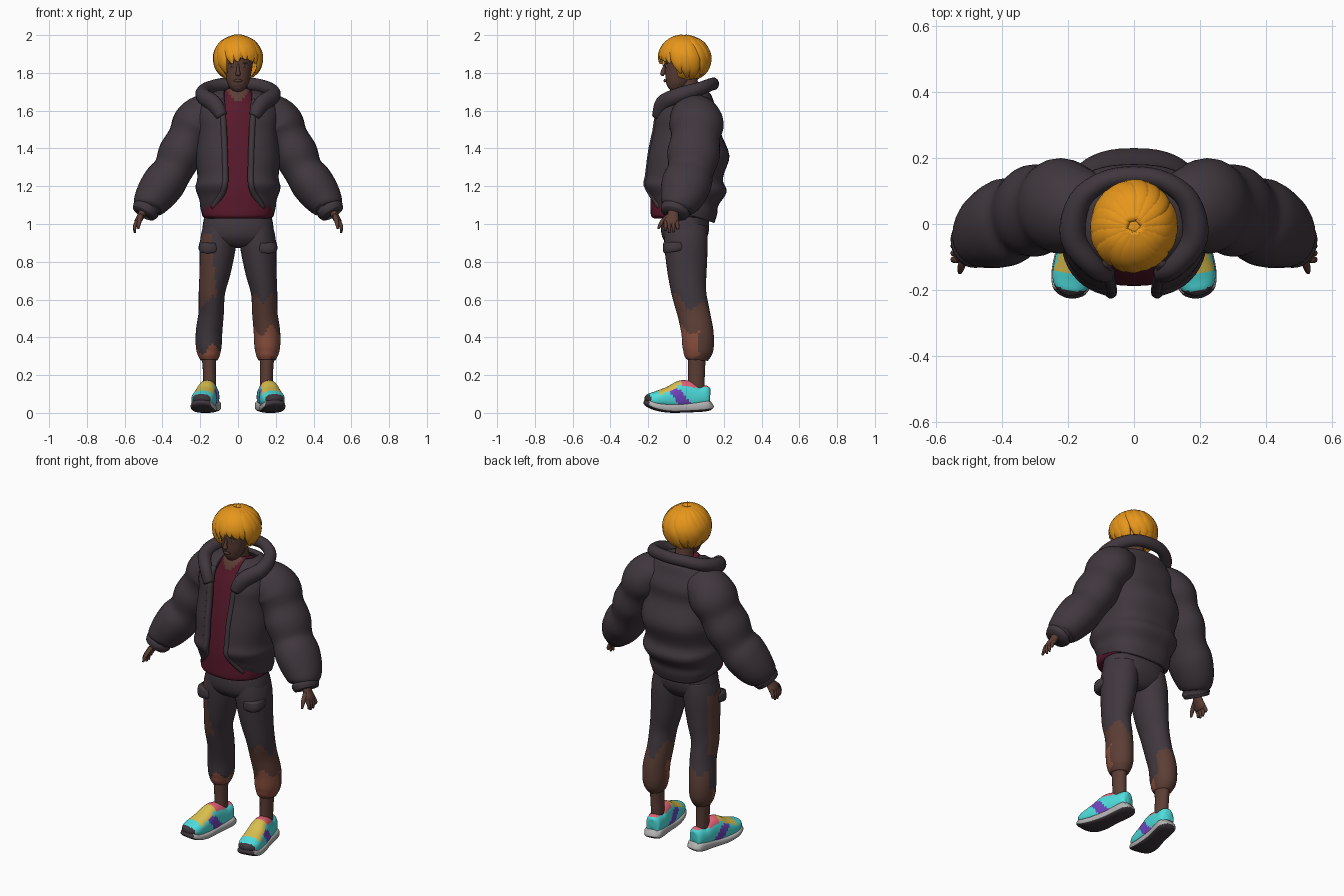
import bpy, bmesh, math
from mathutils import Vector
from math import sin, cos, pi

cube = bpy.data.objects.get("Cube")
if cube:
    bpy.data.objects.remove(cube)


def material(name, code):
    rgb = [(int(code[i:i + 2], 16) / 255) ** 2.2 for i in (0, 2, 4)] + [1]
    m = bpy.data.materials.new(name)
    m.use_nodes = True
    m.diffuse_color = rgb
    bsdf = m.node_tree.nodes["Principled BSDF"]
    bsdf.inputs["Base Color"].default_value = rgb
    bsdf.inputs["Roughness"].default_value = 0.8
    return m


CHARCOAL, MAROON, SKIN, HAIR, RUST, TEAL, YELLOW, GREY, PURPLE, PINK = range(10)
MATS = [material(*c) for c in (
    ("charcoal", "423A40"), ("maroon", "591F2F"), ("brown", "5C4038"), ("orange", "EE9A22"),
    ("rust", "88503F"), ("teal", "50DEDE"), ("yellow", "D8BE50"), ("grey", "B4B2B2"),
    ("purple", "7048C0"), ("pink", "E86478"))]


def spline(pts, k):
    """Catmull-Rom interpolation of equal-length tuples."""
    out = []
    for i in range(len(pts) - 1):
        a, b, c, d = (pts[max(0, min(len(pts) - 1, i + j))] for j in (-1, 0, 1, 2))
        for s in range(k):
            t = s / k
            out.append([q + t / 2 * (r - p + t * (2 * p - 5 * q + 4 * r - w + t * (3 * (q - r) + w - p)))
                        for p, q, r, w in zip(a, b, c, d)])
    return out + [list(pts[-1])]


def grid(name, rows, mat, closed=True, rule=None):
    """Skin rows of points; closed rows are capped into a solid."""
    bm = bmesh.new()
    vs = [[bm.verts.new(p) for p in row] for row in rows]
    n = len(rows[0])
    for a, b in zip(vs, vs[1:]):
        for j in range(n if closed else n - 1):
            bm.faces.new((a[j], a[(j + 1) % n], b[(j + 1) % n], b[j]))
    if closed:
        bm.faces.new(vs[0])
        bm.faces.new(vs[-1])
    bmesh.ops.recalc_face_normals(bm, faces=bm.faces)
    for f in bm.faces:
        f.smooth = True
        f.material_index = rule(f.calc_center_median(), f.normal) if rule else mat
    me = bpy.data.meshes.new(name)
    bm.to_mesh(me)
    bm.free()
    for m in MATS:
        me.materials.append(m)
    ob = bpy.data.objects.new(name, me)
    bpy.context.collection.objects.link(ob)
    return ob


def sweep(name, pts, mat, ref=(0, 1, 0), n=20, k=4, p=1.0, rule=None):
    """Elliptical tube; points are x, y, z, half width, half size along ref."""
    pts = spline(pts, k)
    c = [Vector(q[:3]) for q in pts]
    rows = []
    for i, q in enumerate(pts):
        t = (c[min(i + 1, len(c) - 1)] - c[max(i - 1, 0)]).normalized()
        u = Vector(ref)
        u = (u - t * u.dot(t)).normalized()
        v = t.cross(u)
        ring = []
        for j in range(n):
            x, y = cos(2 * pi * j / n), sin(2 * pi * j / n)
            ring.append(c[i] + v * q[3] * math.copysign(abs(x) ** p, x) + u * q[4] * math.copysign(abs(y) ** p, y))
        rows.append(ring)
    return grid(name, rows, mat, rule=rule)


def flip(pts, s):
    return [(q[0] * s, *q[1:]) for q in pts]


# Jacket body: rows of height, half width, front, back, half opening
body = spline([(1.05, .19, -.17, .15, .12), (1.09, .2, -.185, .165, .1), (1.13, .205, -.2, .172, .075),
               (1.19, .225, -.225, .215, .06), (1.25, .215, -.215, .195, .058), (1.36, .225, -.205, .23, .06),
               (1.49, .213, -.178, .182, .065), (1.57, .22, -.165, .18, .07), (1.64, .2, -.135, .15, .075),
               (1.69, .15, -.09, .13, .075), (1.71, .1, -.04, .1, .07)], 4)
rows = []
for z, hw, yf, yb, gap in body:
    start = math.asin((gap / hw) ** 1.25)
    row = []
    for j in range(49):
        th = start + (2 * pi - 2 * start) * j / 48
        x, y = sin(th), cos(th)
        lift = .045 * y * max(0, 1.3 - z) / .25
        row.append((hw * math.copysign(abs(x) ** .8, x),
                    (yf + yb) / 2 - (yb - yf) / 2 * math.copysign(abs(y) ** .8, y), z + lift))
    rows.append(row)
jacket = grid("jacket_body", rows, CHARCOAL, closed=False)
solid = jacket.modifiers.new("padding", "SOLIDIFY")
solid.thickness = .025
solid.offset = -1
for s, side in ((1, "left"), (-1, "right")):
    edge = [(*row[0 if s > 0 else -1], .017, .017) for row in rows[:34:3]]
    sweep(side + "_jacket_edge", [(x + s * .01, y + .012, z, a, b) for x, y, z, a, b in edge], CHARCOAL, n=10, k=2)

# Raised collar
half = [(.085, -.15, 1.57, .03, .03), (.125, -.125, 1.635, .035, .045), (.185, -.04, 1.68, .04, .042),
        (.165, .07, 1.715, .035, .036), (.09, .13, 1.738, .03, .034)]
sweep("collar", half + [(0, .145, 1.742, .03, .034)] + flip(half[::-1], -1), CHARCOAL, (0, 0, 1), 16)


# Shirt with a V neck, and the neck
def shirt_rule(c, n):
    return SKIN if c.y < 0 and abs(c.x) < (c.z - 1.645) * .9 else MAROON


sweep("shirt", [(0, -.02, 1.03, .165, .15), (0, -.02, 1.045, .188, .165), (0, -.02, 1.1, .19, .168),
                (0, -.015, 1.2, .19, .17), (0, 0, 1.4, .18, .16), (0, .01, 1.58, .14, .13),
                (0, .01, 1.66, .1, .1), (0, .02, 1.7, .07, .07)], MAROON, n=40, k=6, p=.85, rule=shirt_rule)
sweep("neck", [(0, .03, 1.6, .06, .06), (0, .02, 1.69, .05, .052), (0, 0, 1.8, .05, .055)], SKIN)

# Head and face
sweep("head", [(0, -.085, 1.71, .012, .012), (0, -.076, 1.72, .034, .036), (0, -.055, 1.75, .057, .062),
               (0, -.032, 1.8, .071, .085), (0, -.02, 1.85, .078, .096), (0, -.015, 1.9, .08, .1),
               (0, -.01, 1.95, .06, .08), (0, -.01, 1.975, .02, .03)], SKIN, n=28)
sweep("nose", [(0, -.108, 1.845, .006, .008), (0, -.12, 1.81, .009, .012), (0, -.122, 1.795, .014, .014),
               (0, -.115, 1.788, .008, .006)], SKIN, n=12)
sweep("lips", [(-.024, -.104, 1.757, .002, .003), (0, -.113, 1.759, .009, .006),
               (.024, -.104, 1.757, .002, .003)], SKIN, n=10)
for s, side in ((1, "left"), (-1, "right")):
    for part, z, w, h, m in (("eye", 1.834, .012, .005, GREY), ("brow", 1.85, .02, .004, CHARCOAL)):
        sweep(side + "_" + part, flip([(.034 - w, -.107, z, .001, .002), (.034, -.105, z + .002, h, .003),
                                       (.034 + w, -.097, z, .001, .002)], s), m, n=8)
    sweep(side + "_iris", flip([(.034, -.104, 1.835, .005, .005), (.034, -.1095, 1.835, .004, .004)], s),
          CHARCOAL, (0, 0, 1), 8, 1)

# Hair: a cap with an open face, covered by swept locks
bpy.ops.mesh.primitive_uv_sphere_add(segments=32, ring_count=20, radius=1)
cap = bpy.context.object
cap.name = cap.data.name = "hair_cap"
bm = bmesh.new()
bm.from_mesh(cap.data)
for v in bm.verts:
    v.co = Vector((0, -.01, 1.868)) + Vector((v.co.x * .112, v.co.y * .12, v.co.z * .118))
face = [f for f in bm.faces if f.calc_center_median().z < 1.885 and f.calc_center_median().y < -.045]
bmesh.ops.delete(bm, geom=face, context="FACES")
for f in bm.faces:
    f.smooth = True
bm.to_mesh(cap.data)
bm.free()
cap.data.materials.append(MATS[HAIR])


def lock(name, az, reach, twist, width):
    pts = []
    for f in (.06, .3, .55, .8, 1):
        th, ph = az + twist * f, reach * f
        taper = width * (.45 + .7 * sin(pi * min(f, .93)))
        pts.append((.118 * sin(ph) * sin(th), -.01 - .13 * sin(ph) * cos(th), 1.868 + .117 * cos(ph),
                    .017 * (1.15 - .8 * f ** 3), taper * (1 if f < 1 else .25)))
    mid = az + twist * .6
    sweep(name, pts, HAIR, (cos(mid), sin(mid), 0), 12, 4)


for i in range(18):
    az = 2 * pi * i / 18
    front = cos(az)
    reach = 1.55 + .1 * (i % 2) if front > .6 else 2.3 + .14 * (i % 3)
    if .2 < front < .6:
        reach = 2.2
    lock("hair_lock", az, reach, .35 if front > -.3 else .6, .036)
for az, reach in ((-.75, 1.75), (-.35, 1.5), (.1, 1.6), (.45, 1.72)):
    lock("fringe_lock", az, reach, .5, .03)


# Trousers with worn patches
def leg_rule(c, n):
    wave = .025 * sin(c.x * 60) + .02 * sin(c.y * 45 + 1)
    z = c.z + wave
    if c.x > 0:
        if z < .44 and c.y < .07 and z > .29:
            return RUST
        return SKIN if z < .57 - .3 * c.y else CHARCOAL
    if z < .35:
        return RUST if c.y < .06 else SKIN
    if z < .5 and c.y > .09:
        return SKIN
    return SKIN if .58 < z < .95 and c.x < -.125 + .1 * (.75 - c.z) and c.y < .07 else CHARCOAL


sweep("trouser_hips", [(0, 0, 1.06, .175, .12), (0, -.005, .98, .188, .128), (0, 0, .93, .185, .118),
                       (0, .005, .89, .13, .085), (0, .005, .875, .06, .04)], CHARCOAL, n=36, p=.9)
leg = [(.095, 0, .99, .088, .11), (.105, 0, .9, .096, .115), (.12, .005, .76, .084, .105),
       (.138, .015, .64, .07, .092), (.142, .04, .53, .067, .086), (.153, .06, .43, .07, .085),
       (.155, .064, .35, .068, .083), (.154, .06, .305, .058, .072), (.154, .058, .28, .046, .058)]
ankle = [(.154, .058, .34, .042, .052), (.152, .056, .24, .035, .045), (.15, .055, .17, .034, .044),
         (.15, .055, .1, .034, .044)]


def shoe_rule(c, n):
    if c.y < -.195 and n.y < -.5:
        return CHARCOAL
    if c.y > -.03 and c.z > .135:
        return PINK
    if n.z > .5 and -.15 < c.y < .0:
        return YELLOW
    if abs(n.x) > .4 and abs(c.y + .04 + (c.z - .08) * .8) < .035 and c.z < .125:
        return PURPLE
    return TEAL


def sole_rule(c, n):
    return CHARCOAL if n.z < -.5 or c.y < -.205 else GREY


upper = [(0, .128, .09, .012, .03), (0, .115, .09, .04, .055), (0, .06, .085, .05, .06), (0, .01, .092, .052, .078),
         (0, -.03, .09, .055, .08), (0, -.09, .08, .06, .06), (0, -.16, .072, .061, .043),
         (0, -.2, .073, .046, .03), (0, -.22, .073, .016, .014)]
sole = [(0, .137, .05, .025, .018), (0, .11, .038, .053, .029), (0, 0, .028, .054, .026), (0, -.09, .025, .063, .024),
        (0, -.16, .034, .064, .021), (0, -.205, .052, .05, .018), (0, -.223, .062, .018, .01)]
fingers = ((-.108, .965), (-.088, .953), (-.066, .955), (-.044, .972))
sleeve = [(.09, .03, 1.6, .08, .1), (.17, .045, 1.575, .115, .13), (.225, .055, 1.525, .125, .145),
          (.262, .05, 1.455, .11, .13), (.305, .04, 1.37, .118, .14), (.345, .025, 1.285, .105, .123),
          (.39, .005, 1.22, .114, .133), (.44, -.02, 1.15, .105, .12), (.475, -.045, 1.1, .085, .095),
          (.483, -.052, 1.083, .066, .074), (.488, -.056, 1.075, .074, .08), (.5, -.063, 1.055, .064, .072)]
for s, side in ((1, "left"), (-1, "right")):
    sweep(side + "_trouser_leg", flip(leg, s), CHARCOAL, n=32, k=8, rule=leg_rule)
    sweep(side + "_pocket_flap", flip([(.15, -.06, .9, .054, .06), (.152, -.06, .87, .057, .063),
                                       (.152, -.058, .855, .05, .058)], s), CHARCOAL, p=.8)
    sweep(side + "_ankle", flip(ankle, s), SKIN)
    for part, pts, rule, p in (("upper", upper, shoe_rule, .85), ("sole", sole, sole_rule, .6)):
        shoe = sweep(side + "_shoe_" + part, pts, TEAL, (0, 0, 1), 32, 6, p, rule)
        shoe.location.x = s * .16
        shoe.rotation_euler.z = s * .17
    sweep(side + "_sleeve", flip(sleeve, s), CHARCOAL, n=28)
    # Hand with curved fingers
    sweep(side + "_palm", flip([(.49, -.06, 1.1, .026, .03), (.51, -.068, 1.05, .02, .03),
                                (.53, -.076, 1.015, .018, .042), (.538, -.077, .995, .012, .036)], s), SKIN, n=14)
    for y, tip in fingers:
        sweep(side + "_finger", flip([(.533, y * .9 - .01, 1.015, .011, .011), (.547, y, .985, .01, .01),
                                      (.545, y, tip, .006, .006)], s), SKIN, n=8, k=3)
    sweep(side + "_thumb", flip([(.512, -.09, 1.045, .013, .013), (.523, -.128, 1.01, .012, .012),
                                 (.528, -.147, .975, .006, .006)], s), SKIN, n=8, k=3)
